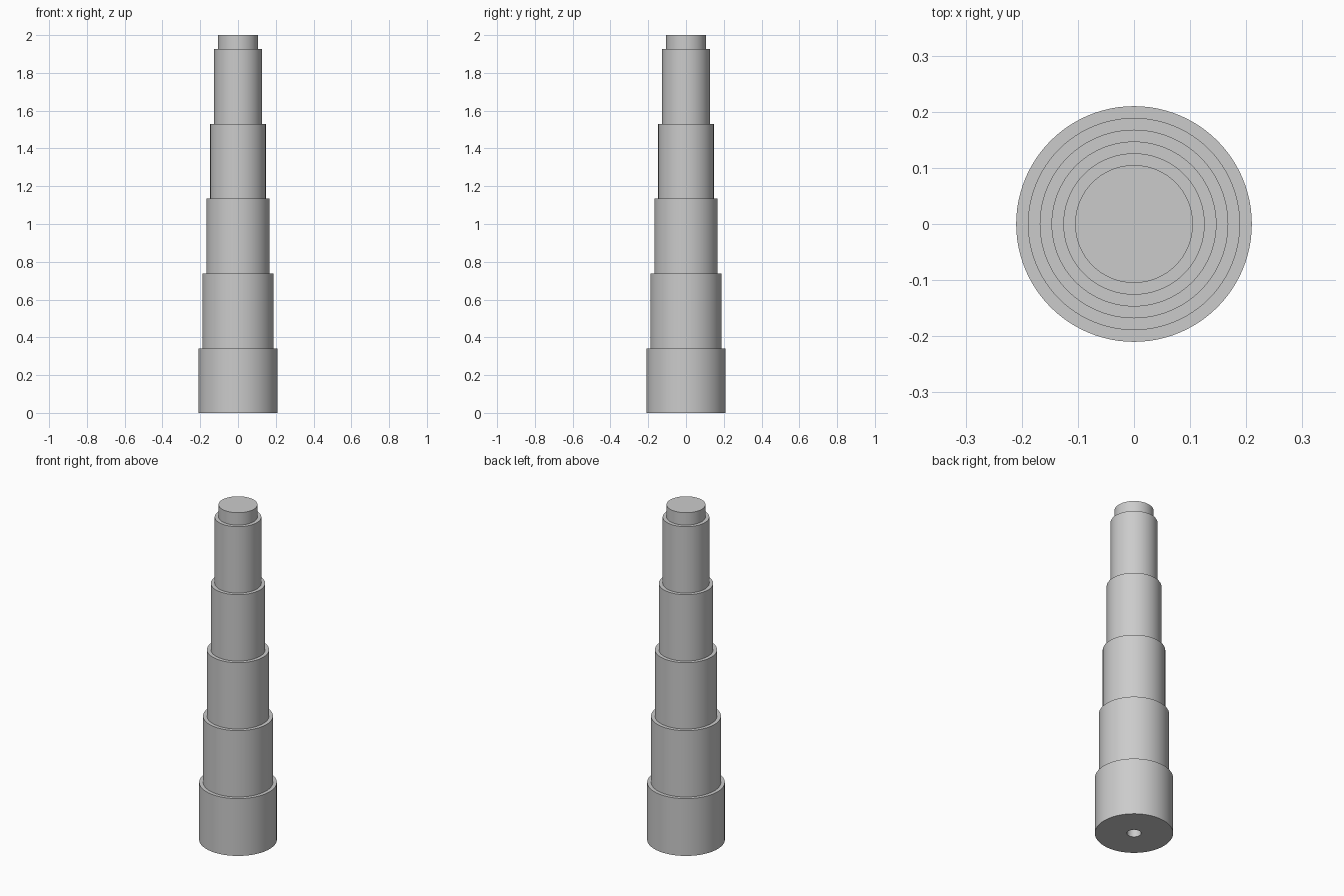
import bpy, bmesh, math

if "Cube" in bpy.data.objects:
    bpy.data.objects.remove(bpy.data.objects["Cube"], do_unlink=True)

SIDES = 96

steel = bpy.data.materials.new("grey steel")
steel.use_nodes = True
grey = (0.6, 0.6, 0.6, 1)
steel.diffuse_color = grey
steel.node_tree.nodes["Principled BSDF"].inputs["Base Color"].default_value = grey


def lathe(name, profile):
    """Revolve (radius, height) points, axis to axis, into a closed solid."""
    bm = bmesh.new()
    verts = [bm.verts.new((r, 0, z)) for r, z in profile]
    edges = [bm.edges.new(pair) for pair in zip(verts, verts[1:])]
    bmesh.ops.spin(bm, geom=verts + edges, cent=(0, 0, 0), axis=(0, 0, 1),
                   angle=math.tau, steps=SIDES, use_merge=True)
    bmesh.ops.remove_doubles(bm, verts=bm.verts, dist=1e-5)
    bmesh.ops.recalc_face_normals(bm, faces=bm.faces)
    mesh = bpy.data.meshes.new(name)
    bm.to_mesh(mesh)
    bm.free()
    mesh.materials.append(steel)
    obj = bpy.data.objects.new(name, mesh)
    bpy.context.collection.objects.link(obj)
    bpy.ops.object.select_all(action='DESELECT')
    obj.select_set(True)
    bpy.context.view_layer.objects.active = obj
    bpy.ops.object.shade_smooth_by_angle(angle=math.radians(30))


# Base barrel with a blind port in its underside
base_radius, base_top = 0.21, 0.342
port_radius, port_depth = 0.038, 0.15
lathe("base_barrel", [(0, port_depth), (port_radius, port_depth), (port_radius, 0),
                      (base_radius, 0), (base_radius, base_top), (0, base_top)])

# Telescoping stages, each seated slightly inside the one below
stroke, step, seat = 0.396, 0.021, 0.08
for i in range(1, 6):
    radius = base_radius - step * i
    low = base_top + stroke * (i - 1) - seat
    high = min(base_top + stroke * i, 2)
    name = "top_plunger" if i == 5 else f"sleeve_stage_{i}"
    lathe(name, [(0, low), (radius, low), (radius, high), (0, high)])
